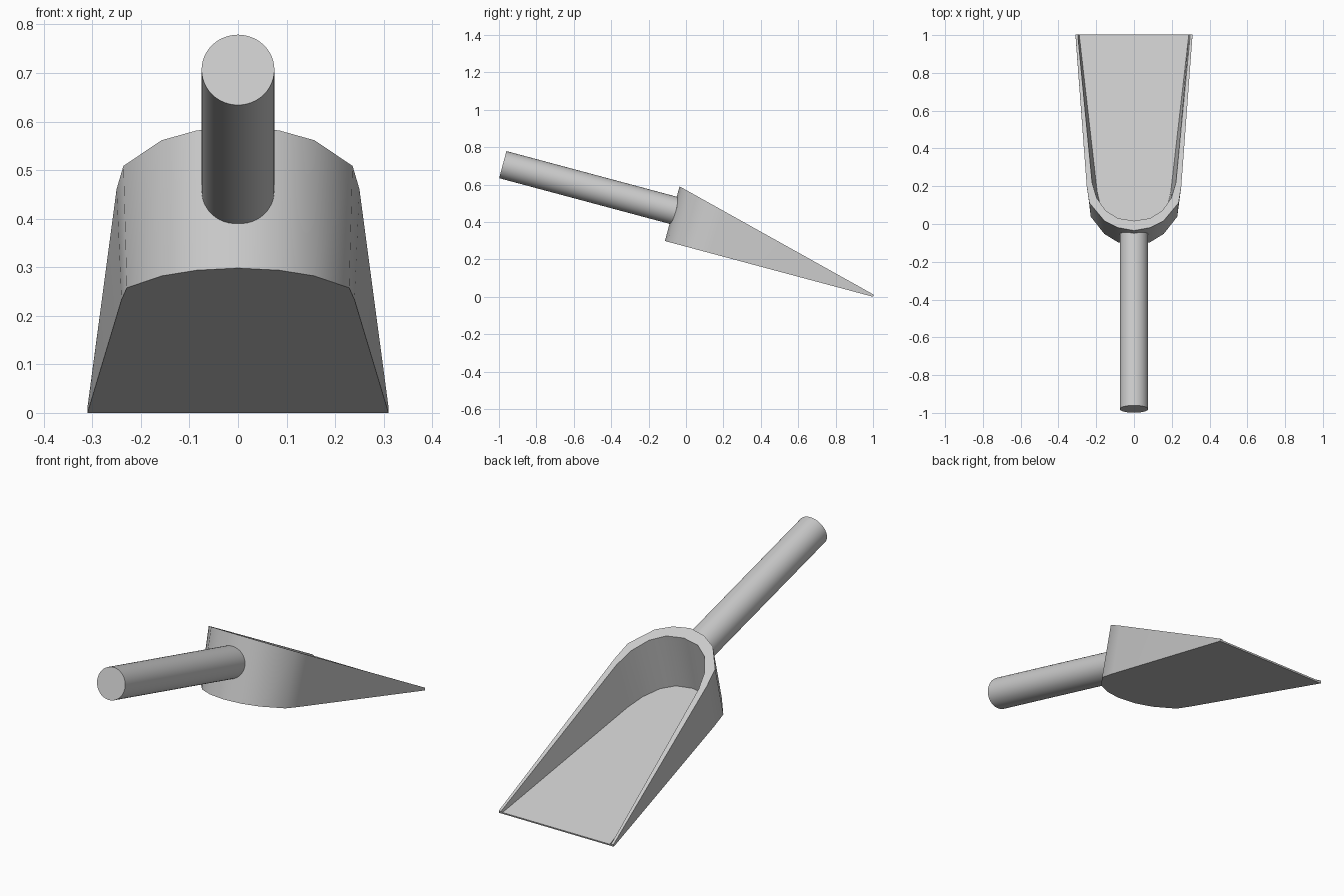
import bpy, bmesh, math
from mathutils import Vector, Matrix

if "Cube" in bpy.data.objects:
    bpy.data.objects.remove(bpy.data.objects["Cube"])

TILT = math.radians(15)
C, S = math.cos(TILT), math.sin(TILT)


def place(x, d, w):
    """x across, d back from the front lip, w up from the tilted floor."""
    return Vector((x, 1.0 - d * C + w * S, d * S + w * C))


def finish(bm, name):
    bmesh.ops.recalc_face_normals(bm, faces=bm.faces)
    me = bpy.data.meshes.new(name)
    bm.to_mesh(me)
    bm.free()
    ob = bpy.data.objects.new(name, me)
    bpy.context.collection.objects.link(ob)
    bpy.ops.object.select_all(action='DESELECT')
    ob.select_set(True)
    bpy.context.view_layer.objects.active = ob
    bpy.ops.object.shade_smooth_by_angle(angle=math.radians(30))
    return ob


def rim(d):
    return 0.012 + 0.252 * d


# Half outlines (x, distance back), from centre of back wall to front lip
outer_bottom = [(0, 1.152), (.085, 1.135), (.157, 1.09), (.229, .995), (.24, .90), (.31, 0)]
outer_top = [(0, 1.152), (.085, 1.135), (.157, 1.095), (.236, .99), (.25, .895), (.31, 0)]
inner_top = [(0, 1.095), (.085, 1.08), (.15, 1.035), (.198, .96), (.222, .87), (.298, 0)]
inner_floor = [(0, 1.09), (.08, 1.075), (.135, 1.03), (.175, .95), (.195, .86), (.29, 0)]

# Scoop: four mirrored loops bridged into a thin tapering shell
bm = bmesh.new()


def loop(half, height):
    full = [(-x, d) for x, d in reversed(half[1:])] + half
    return [bm.verts.new(place(x, d, height(d))) for x, d in full]


loops = [loop(outer_bottom, lambda d: 0.0), loop(outer_top, rim),
         loop(inner_top, rim), loop(inner_floor, lambda d: 0.008)]
for a, b in zip(loops, loops[1:]):
    for i in range(len(a) - 1):
        bm.faces.new((a[i], a[i + 1], b[i + 1], b[i]))
bm.faces.new(loops[0])
bm.faces.new(loops[3])
bm.faces.new([l[0] for l in loops] + [l[-1] for l in reversed(loops)])
finish(bm, "scoop")

# Handle: round bar running straight back from the wall
start, end = place(0, 1.12, .17), place(0, 2.095, .17)
axis = end - start
bm = bmesh.new()
rot = Vector((0, 0, 1)).rotation_difference(axis).to_matrix().to_4x4()
bmesh.ops.create_cone(bm, cap_ends=True, segments=48, radius1=.075, radius2=.075,
                      depth=axis.length,
                      matrix=Matrix.Translation((start + end) / 2) @ rot)
finish(bm, "handle")
